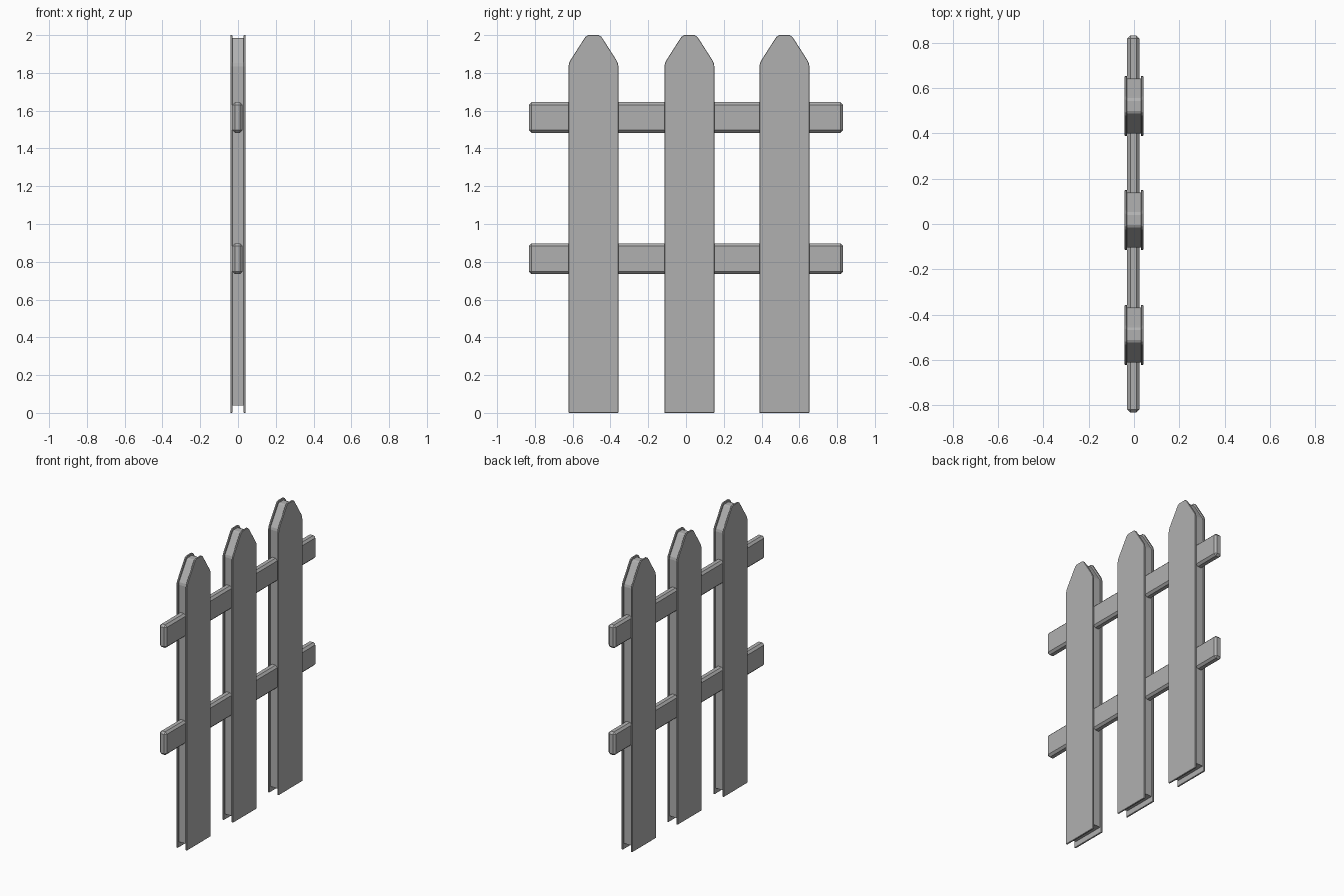
import bpy, bmesh

if "Cube" in bpy.data.objects:
    bpy.data.objects.remove(bpy.data.objects["Cube"])

# Half outlines (y, z), mirrored about the picket centre line
PLATE = [(0.132, 0.0), (0.132, 1.835), (0.129, 1.852), (0.122, 1.867),
         (0.053, 1.975), (0.042, 1.991), (0.028, 2.0)]
CORE = [(0.121, 0.04), (0.121, 1.835), (0.117, 1.852),
        (0.044, 1.965), (0.034, 1.98), (0.022, 1.986)]

# Dark grey paint shared by all parts
grey = bpy.data.materials.new("dark_grey")
grey.diffuse_color = (0.435, 0.435, 0.435, 1)
grey.use_nodes = True
grey.node_tree.nodes["Principled BSDF"].inputs["Base Color"].default_value = grey.diffuse_color


def finish(bm, name):
    bmesh.ops.recalc_face_normals(bm, faces=bm.faces)
    mesh = bpy.data.meshes.new(name)
    bm.to_mesh(mesh)
    bm.free()
    mesh.materials.append(grey)
    obj = bpy.data.objects.new(name, mesh)
    bpy.context.collection.objects.link(obj)
    return obj


def add_bevel(obj, width, segments):
    mod = obj.modifiers.new("bevel", 'BEVEL')
    mod.width = width
    mod.segments = segments
    mod.limit_method = 'ANGLE'


def board(name, half, yc, x0, x1):
    outline = half + [(-y, z) for y, z in reversed(half)]
    bm = bmesh.new()
    face = bm.faces.new([bm.verts.new((x0, yc + y, z)) for y, z in outline])
    ext = bmesh.ops.extrude_face_region(bm, geom=[face])
    moved = [v for v in ext["geom"] if isinstance(v, bmesh.types.BMVert)]
    bmesh.ops.translate(bm, verts=moved, vec=(x1 - x0, 0, 0))
    return finish(bm, name)


def rail(name, z0, z1):
    bm = bmesh.new()
    bmesh.ops.create_cube(bm, size=1)
    bmesh.ops.scale(bm, verts=bm.verts, vec=(0.055, 1.664, z1 - z0))
    bmesh.ops.translate(bm, verts=bm.verts, vec=(-0.003, 0, (z0 + z1) / 2))
    add_bevel(finish(bm, name), 0.014, 1)


# Pickets: recessed core between two thin face plates
for i, yc in enumerate((-0.490, 0.018, 0.521)):
    board(f"picket_core_{i + 1}", CORE, yc, -0.030, 0.030)
    for side, x0, x1 in (("left", -0.041, -0.030), ("right", 0.030, 0.041)):
        plate = board(f"picket_plate_{side}_{i + 1}", PLATE, yc, x0, x1)
        add_bevel(plate, 0.002, 1)

# Horizontal rails running through the pickets
rail("lower_rail", 0.735, 0.898)
rail("upper_rail", 1.483, 1.645)
